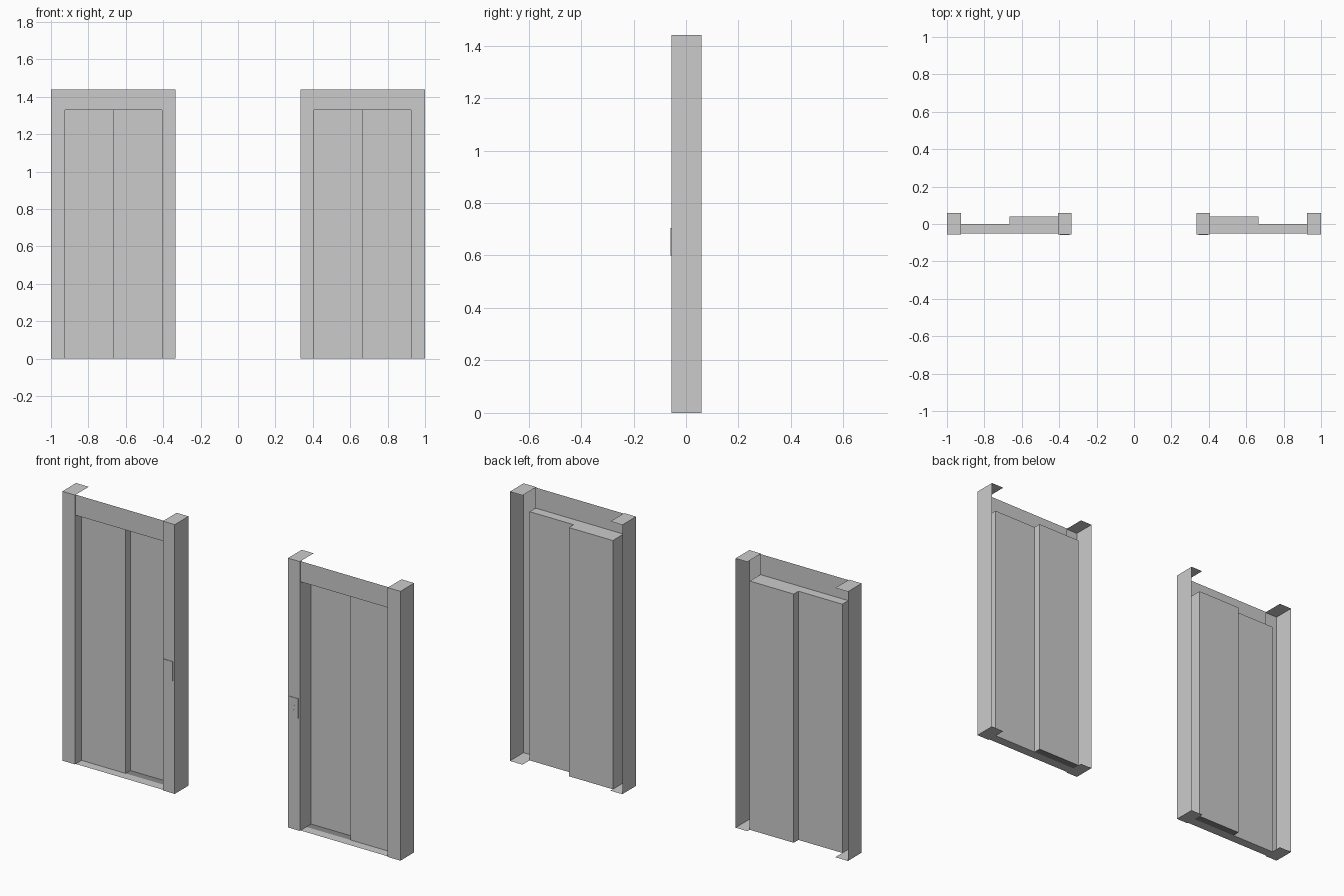
import bpy
import bmesh

cube = bpy.data.objects.get("Cube")
if cube:
    bpy.data.objects.remove(cube, do_unlink=True)


def make_material(name, value):
    mat = bpy.data.materials.new(name)
    mat.use_nodes = True
    color = (value, value, value, 1)
    mat.diffuse_color = color
    mat.node_tree.nodes["Principled BSDF"].inputs["Base Color"].default_value = color
    return mat


METAL = make_material("light grey metal", 0.6)
TRACK = make_material("dark grey track", 0.25)

# Shared measurements
HEIGHT, DOOR_TOP = 1.44, 1.33
FRONT, BACK, LINTEL_Y = -0.056, 0.06, -0.05
INNER, REVEAL_IN, SPLIT, REVEAL_OUT, OUTER = 0.335, 0.405, 0.665, 0.925, 1.0
SHALLOW, DEEP = 0.0, 0.04


def finish(name, bm, mat):
    mesh = bpy.data.meshes.new(name)
    bm.to_mesh(mesh)
    bm.free()
    mesh.materials.append(mat)
    obj = bpy.data.objects.new(name, mesh)
    bpy.context.collection.objects.link(obj)
    return obj


def add_wall(bm, path, z0, z1, side):
    """Raise a plan path into a folded upright sheet."""
    low = [bm.verts.new((side * x, y, z0)) for x, y in path]
    high = [bm.verts.new((side * x, y, z1)) for x, y in path]
    for i in range(len(path) - 1):
        quad = [low[i], low[i + 1], high[i + 1], high[i]]
        bm.faces.new(quad if side > 0 else quad[::-1])


def add_flat(bm, outline, z, side, up):
    """Add a horizontal face that looks up or down."""
    face = bm.faces.new([bm.verts.new((side * x, y, z)) for x, y in outline])
    face.normal_update()
    if (face.normal.z > 0) != up:
        face.normal_flip()


def rect(x0, x1, y0, y1):
    return [(x0, y0), (x1, y0), (x1, y1), (x0, y1)]


def add_box(name, x0, x1, y0, y1, z0, z1, side):
    bm = bmesh.new()
    bmesh.ops.create_cube(bm, size=1)
    for v in bm.verts:
        v.co = (side * (x0 + x1) / 2 + v.co.x * (x1 - x0),
                (y0 + y1) / 2 + v.co.y * (y1 - y0),
                (z0 + z1) / 2 + v.co.z * (z1 - z0))
    finish(name, bm, METAL)


def add_jamb(name, path, x0, x1, side):
    bm = bmesh.new()
    add_wall(bm, path, 0, HEIGHT, side)
    add_flat(bm, rect(x0, x1, FRONT, BACK), HEIGHT, side, True)
    add_flat(bm, rect(x0, x1, FRONT, BACK), 0, side, False)
    finish(name, bm, METAL)


def build_doorway(side, label):
    # Jambs, open at the back
    add_jamb(label + "_inner_jamb",
             [(INNER, BACK), (INNER, FRONT), (REVEAL_IN, FRONT), (REVEAL_IN, LINTEL_Y)],
             INNER, REVEAL_IN, side)
    add_jamb(label + "_outer_jamb",
             [(REVEAL_OUT, LINTEL_Y), (REVEAL_OUT, FRONT), (OUTER, FRONT), (OUTER, BACK)],
             REVEAL_OUT, OUTER, side)

    # Lintel sheet
    bm = bmesh.new()
    add_wall(bm, [(REVEAL_IN, LINTEL_Y), (REVEAL_OUT, LINTEL_Y)], DOOR_TOP, HEIGHT, side)
    finish(label + "_lintel", bm, METAL)

    # Two stepped sliding leaves with their reveals
    leaf = [(REVEAL_IN, LINTEL_Y), (REVEAL_IN, DEEP), (SPLIT, DEEP),
            (SPLIT, SHALLOW), (REVEAL_OUT, SHALLOW), (REVEAL_OUT, LINTEL_Y)]
    bm = bmesh.new()
    add_wall(bm, leaf, 0, DOOR_TOP, side)
    finish(label + "_door_leaves", bm, METAL)

    # Soffit above the leaves
    bm = bmesh.new()
    add_flat(bm, leaf, DOOR_TOP, side, False)
    finish(label + "_soffit", bm, METAL)

    # Sill and the track under the rear leaf
    bm = bmesh.new()
    add_flat(bm, rect(REVEAL_IN, REVEAL_OUT, LINTEL_Y, SHALLOW), 0, side, True)
    finish(label + "_sill", bm, METAL)
    bm = bmesh.new()
    add_flat(bm, rect(REVEAL_IN, SPLIT, SHALLOW, DEEP), 0, side, True)
    finish(label + "_track", bm, TRACK)

    # Call panel with two small buttons
    add_box(label + "_call_panel", 0.346, 0.396, -0.059, FRONT, 0.6, 0.705, side)
    for i, z in enumerate((0.635, 0.66)):
        add_box(f"{label}_call_button_{i + 1}", 0.366, 0.376, -0.06, -0.058,
                z - 0.005, z + 0.005, side)


for side, label in ((1, "left"), (-1, "right")):
    build_doorway(side, label)
